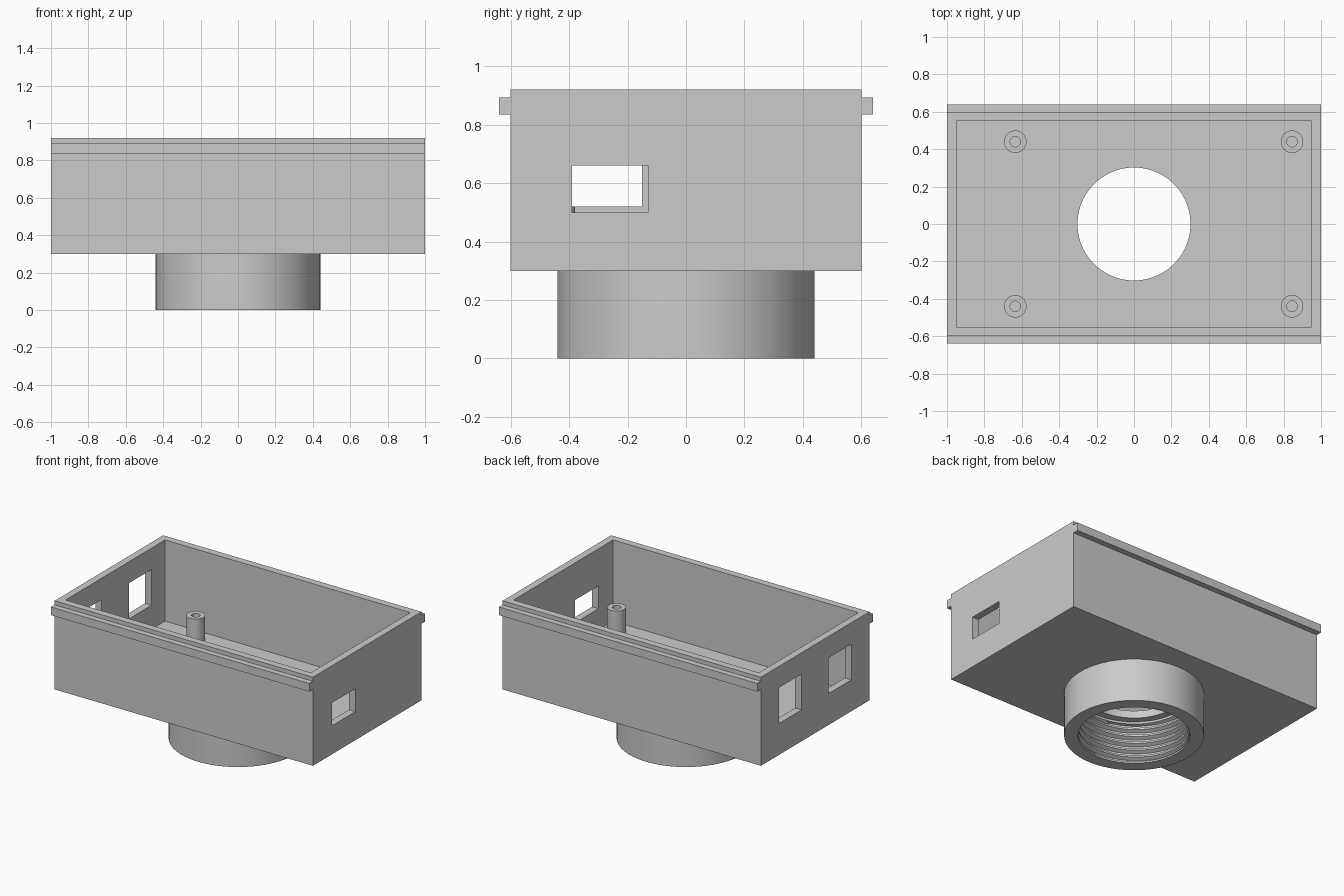
import bpy, bmesh
from math import cos, sin, tau, radians

cube = bpy.data.objects.get("Cube")
if cube:
    bpy.data.objects.remove(cube, do_unlink=True)

GREY = (0.6, 0.6, 0.6, 1)
mat = bpy.data.materials.new("light grey plastic")
mat.use_nodes = True
mat.diffuse_color = GREY
mat.node_tree.nodes["Principled BSDF"].inputs["Base Color"].default_value = GREY


def finish(name, bm, smooth=False):
    bmesh.ops.remove_doubles(bm, verts=bm.verts, dist=1e-5)
    bmesh.ops.recalc_face_normals(bm, faces=bm.faces)
    me = bpy.data.meshes.new(name)
    bm.to_mesh(me)
    bm.free()
    me.materials.append(mat)
    ob = bpy.data.objects.new(name, me)
    bpy.context.collection.objects.link(ob)
    if smooth:
        bpy.ops.object.select_all(action='DESELECT')
        ob.select_set(True)
        bpy.context.view_layer.objects.active = ob
        bpy.ops.object.shade_smooth_by_angle(angle=radians(25))
    return ob


def box(name, x, y, z):
    """Box from (min, max) pairs."""
    bm = bmesh.new()
    bmesh.ops.create_cube(bm, size=1)
    for v in bm.verts:
        v.co = [lo + (c + 0.5) * (hi - lo) for c, (lo, hi) in zip(v.co, (x, y, z))]
    return finish(name, bm)


def lathe(name, profile, seg, cx=0, cy=0):
    """Closed (radius, z) loop turned about a vertical axis."""
    bm = bmesh.new()
    rings = [[bm.verts.new((cx + r * cos(tau * i / seg), cy + r * sin(tau * i / seg), z))
              for i in range(seg)] for r, z in profile]
    for a, b in zip(rings, rings[1:] + rings[:1]):
        for i in range(seg):
            j = (i + 1) % seg
            bm.faces.new((a[i], a[j], b[j], b[i]))
    return finish(name, bm, True)


def cut(target, cutter):
    cutter.hide_render = True
    mod = target.modifiers.new("cut", 'BOOLEAN')
    mod.operation, mod.solver, mod.object = 'DIFFERENCE', 'EXACT', cutter
    bpy.ops.object.select_all(action='DESELECT')
    target.select_set(True)
    bpy.context.view_layer.objects.active = target
    bpy.ops.object.modifier_apply(modifier=mod.name)
    bpy.data.objects.remove(cutter, do_unlink=True)


# Open box with floor opening and side windows
BASE, FLOOR, TOP = 0.30, 0.352, 0.92
case = box("case", (-1, 1), (-0.6, 0.6), (BASE, TOP))
cut(case, box("cavity", (-0.95, 0.95), (-0.55, 0.55), (FLOOR, 1.2)))
bm = bmesh.new()
bmesh.ops.create_cone(bm, cap_ends=True, segments=96, radius1=0.302, radius2=0.302, depth=1)
bmesh.ops.translate(bm, verts=bm.verts, vec=(0, 0, BASE))
cut(case, finish("floor_opening", bm))
cut(case, box("left_window", (0.9, 1.1), (-0.39, -0.13), (0.50, 0.66)))
for y in (-0.40, 0.15):
    cut(case, box("right_window", (-1.1, -0.9), (y, y + 0.25), (0.52, 0.77)))

# Slide rails along the front and back
box("front_rail", (-1, 1), (-0.64, -0.6), (0.835, 0.892))
box("back_rail", (-1, 1), (0.6, 0.64), (0.835, 0.892))

# Hollow screw posts
for x in (-0.635, 0.845):
    for y in (-0.44, 0.44):
        lathe("screw_post", [(0.06, FLOOR), (0.06, 0.52), (0.028, 0.52), (0.028, FLOOR)], 32, x, y)

# Mounting sleeve: outer wall, bottom rim and helical inner thread
SEG, PITCH, LOW, HIGH = 96, 0.05, 0.012, 0.285
BORE, CREST, ROOT = 0.352, 0.35, 0.375
bm = bmesh.new()


def column(angle, turn):
    pts = [(0.44, BASE), (0.44, 0), (BORE, 0), (BORE, LOW)]
    for k in range(-4, 28):
        z = LOW + (k / 4 + turn) * PITCH
        r = (CREST, CREST, ROOT, ROOT)[k % 4]
        inside = LOW < z < HIGH
        pts.append((r if inside else BORE, min(max(z, LOW), HIGH)))
    pts.append((BORE, BASE))
    return [bm.verts.new((r * cos(angle), r * sin(angle), z)) for r, z in pts]


cols = [column(tau * i / SEG, i / SEG) for i in range(SEG + 1)]
for a, b in zip(cols, cols[1:]):
    for k in range(len(a) - 1):
        bm.faces.new((a[k], b[k], b[k + 1], a[k + 1]))
bmesh.ops.remove_doubles(bm, verts=bm.verts, dist=1e-5)
bmesh.ops.dissolve_degenerate(bm, edges=bm.edges, dist=1e-5)
finish("threaded_sleeve", bm, True)
